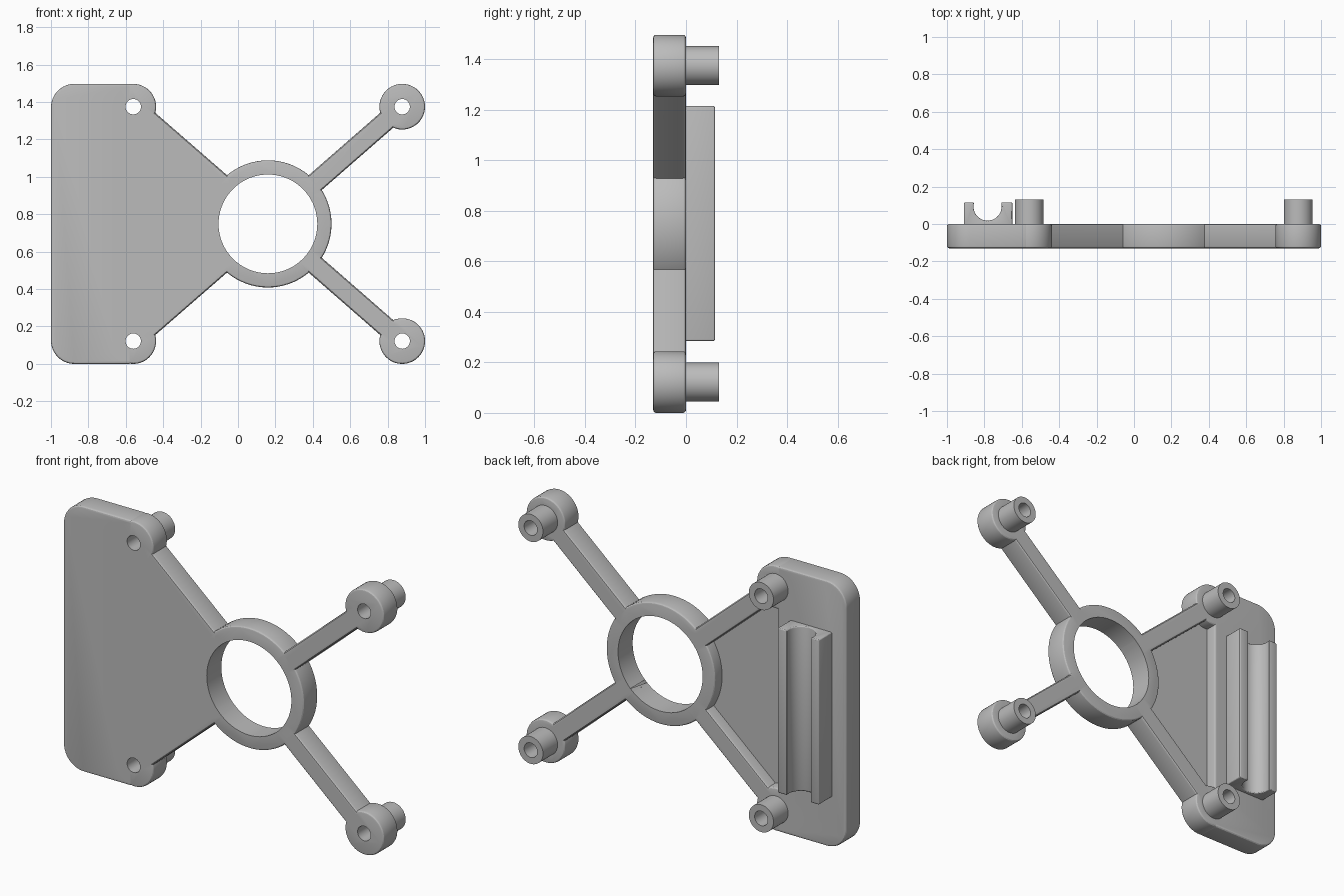
import bpy, bmesh
from math import cos, sin, pi, radians
from mathutils import Vector

if "Cube" in bpy.data.objects:
    bpy.data.objects.remove(bpy.data.objects["Cube"])

grey = bpy.data.materials.new("light_grey")
grey.use_nodes = True
GREY = (0.5, 0.5, 0.5, 1)
grey.diffuse_color = GREY
grey.node_tree.nodes["Principled BSDF"].inputs["Base Color"].default_value = GREY

FRONT, BACK, TIP = -0.13, 0.0, 0.13
HEIGHT, PAD_R, ROUND = 1.497, 0.122, 0.012
HUB = Vector((0.16, HEIGHT / 2))
PADS = [Vector((x, z)) for x in (-0.56, 0.878) for z in (PAD_R, HEIGHT - PAD_R)]


def arc(cx, cz, r, a0=0, a1=360, n=48):
    """Points on an arc; a full turn leaves out the repeated end point."""
    count = n if a1 - a0 == 360 else n + 1
    angles = [radians(a0 + (a1 - a0) * i / n) for i in range(count)]
    return [(cx + r * cos(a), cz + r * sin(a)) for a in angles]


def prism(name, outline, lo, hi, bevel=0.0, upright=False):
    """Extrude an x-z outline along y, or an x-y outline along z."""
    place = (lambda p: (p[0], p[1], lo)) if upright else (lambda p: (p[0], lo, p[1]))
    bm = bmesh.new()
    face = bm.faces.new([bm.verts.new(place(p)) for p in outline])
    out = bmesh.ops.extrude_face_region(bm, geom=[face])
    depth = Vector((0, 0, hi - lo)) if upright else Vector((0, hi - lo, 0))
    moved = [v for v in out["geom"] if isinstance(v, bmesh.types.BMVert)]
    bmesh.ops.translate(bm, verts=moved, vec=depth)
    bmesh.ops.recalc_face_normals(bm, faces=bm.faces)
    if bevel:
        sharp = [e for e in bm.edges if e.calc_face_angle(0) > 0.6]
        bmesh.ops.bevel(bm, geom=sharp, offset=bevel, segments=3, profile=0.5,
                        affect='EDGES', clamp_overlap=True)
    mesh = bpy.data.meshes.new(name)
    bm.to_mesh(mesh)
    bm.free()
    mesh.materials.append(grey)
    obj = bpy.data.objects.new(name, mesh)
    bpy.context.collection.objects.link(obj)
    return obj


def combine(target, tool, operation):
    """Apply a boolean and remove the tool."""
    mod = target.modifiers.new("combine", 'BOOLEAN')
    mod.operation, mod.solver, mod.object = operation, 'EXACT', tool
    bpy.context.view_layer.objects.active = target
    bpy.ops.object.modifier_apply(modifier=mod.name)
    bpy.data.objects.remove(tool)


# Mounting plate with rounded outer corners
R = 0.125
plate_outline = ([(-0.57, 0), (-0.57, HEIGHT)]
                 + arc(-1 + R, HEIGHT - R, R, 90, 180, 12)
                 + arc(-1 + R, R, R, 180, 270, 12))
frame = prism("bracket_frame", plate_outline, FRONT, BACK, ROUND)

# Central ring, still a solid disc
parts = [prism("ring", arc(*HUB, 0.34, n=72), FRONT, BACK, ROUND)]

# Arms, pads and standoffs
for pad in PADS:
    along = (pad - HUB).normalized()
    side = Vector((-along.y, along.x)) * 0.053
    a, b = HUB + along * 0.2, pad - along * 0.03
    parts.append(prism("arm", [a - side, b - side, b + side, a + side],
                       FRONT, BACK, ROUND))
    parts.append(prism("pad", arc(*pad, PAD_R), FRONT, BACK, ROUND))
    parts.append(prism("standoff", arc(*pad, 0.077), -0.05, TIP))

# Thin web between the plate and the ring, flush with the front
low, high = PADS[0], PADS[1]
parts.append(prism("web", [(-0.65, low.y), low, HUB, high, (-0.65, high.y)],
                   FRONT, -0.065))
for part in parts:
    combine(frame, part, 'UNION')

# Ring bore and screw holes
combine(frame, prism("bore", arc(*HUB, 0.264, n=72), -0.3, 0.3), 'DIFFERENCE')
for pad in PADS:
    combine(frame, prism("hole", arc(*pad, 0.041, n=32), -0.3, 0.3), 'DIFFERENCE')

# Clip holder with an open round channel
channel = arc(-0.783, 0.093, 0.075, 163, 377, 28)
holder_outline = [(-0.91, -0.02), (-0.91, 0.115)] + channel + [(-0.65, 0.115), (-0.65, -0.02)]
holder = prism("clip_holder", holder_outline, 0.285, 1.215, 0.008, upright=True)

# Smooth the curved walls and keep edges crisp
for obj in (frame, holder):
    bpy.ops.object.select_all(action='DESELECT')
    obj.select_set(True)
    bpy.context.view_layer.objects.active = obj
    bpy.ops.object.shade_smooth_by_angle(angle=radians(20))
